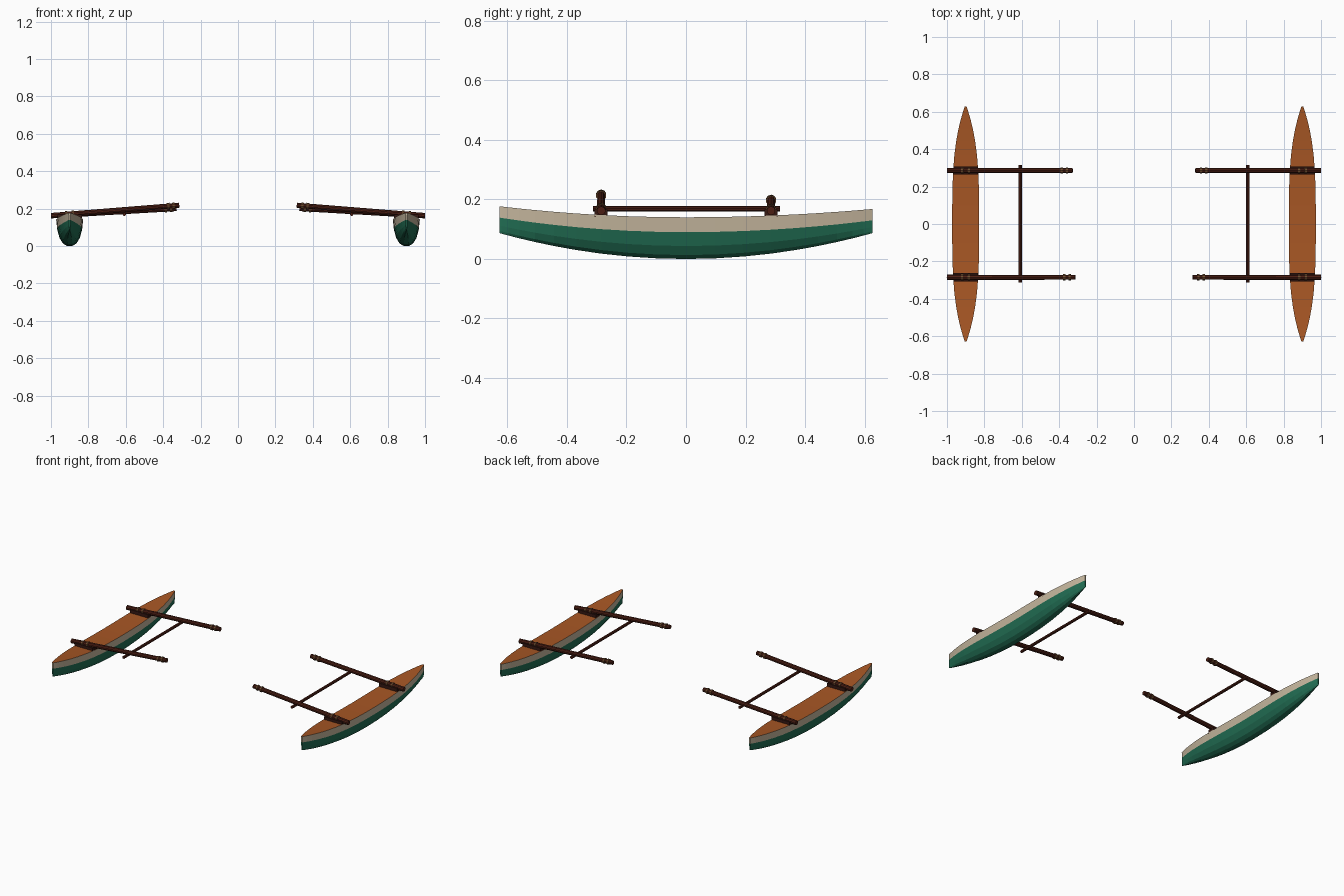
import bpy, bmesh, math
from mathutils import Vector

if "Cube" in bpy.data.objects:
    bpy.data.objects.remove(bpy.data.objects["Cube"])


def mat(name, rgb):
    m = bpy.data.materials.new(name)
    m.diffuse_color = (*rgb, 1)
    m.use_nodes = True
    m.node_tree.nodes["Principled BSDF"].inputs["Base Color"].default_value = m.diffuse_color
    return m


GREEN = mat("hull_green", (0.016, 0.16, 0.09))
CREAM = mat("band_cream", (0.56, 0.47, 0.34))
DECK = mat("deck_orange_brown", (0.39, 0.095, 0.018))
WOOD = mat("beam_dark_wood", (0.075, 0.014, 0.007))
ROPE = mat("lashing_rope", (0.16, 0.075, 0.03))
SADDLE = mat("saddle_dark_wood", (0.035, 0.009, 0.006))

HALF, HULL_X = 0.627, 0.90


def finish(name, bm, mats):
    bmesh.ops.recalc_face_normals(bm, faces=bm.faces)
    me = bpy.data.meshes.new(name)
    bm.to_mesh(me)
    bm.free()
    for m in mats:
        me.materials.append(m)
    ob = bpy.data.objects.new(name, me)
    bpy.context.collection.objects.link(ob)
    return ob


def sheer(y):
    t = y / HALF
    return 0.14 + t * t * (0.037 if y < 0 else 0.028)


def hull(name, cx):
    # lofted U sections: (height fraction, width fraction) from keel to sheer
    rows = [(0, 0.2), (0.09, 0.5), (0.3, 0.76), (0.62, 0.93), (1, 1)]
    n = 20
    bm = bmesh.new()
    sections = []
    for i in range(n + 1):
        y = -HALF * math.cos(math.pi * i / n)
        t = abs(y / HALF)
        w = 0.005 + 0.067 * (1 - t ** 3.3)
        bot, top = 0.087 * t * t, sheer(y)
        band = top - 0.05 + 0.012 * t * t       # paint line
        side = []
        for h, f in rows:
            z = bot + (band - bot) * h / 0.62 if h <= 0.62 else top
            side.append((w * f, z))
        pts = [(-x, z) for x, z in reversed(side)] + side
        sections.append([bm.verts.new((cx + x, y, z)) for x, z in pts])
    m = len(sections[0])
    for a, b in zip(sections, sections[1:]):
        for j in range(m):
            k = (j + 1) % m
            f = bm.faces.new((a[j], a[k], b[k], b[j]))
            f.material_index = 2 if j == m - 1 else 1 if j in (0, m - 2) else 0
    # stem faces, green below and cream above the paint line
    for s in (sections[0], sections[-1]):
        bm.faces.new(s[1:-1])
        bm.faces.new((s[0], s[1], s[-2], s[-1])).material_index = 1
    ob = finish(name, bm, [GREEN, CREAM, DECK])
    return ob


def rod(name, a, b, r, m, sides=10, r2=None):
    a, b = Vector(a), Vector(b)
    d = b - a
    bm = bmesh.new()
    bmesh.ops.create_cone(bm, cap_ends=True, segments=sides, radius1=r,
                          radius2=r2 or r, depth=d.length)
    ob = finish(name, bm, [m])
    ob.rotation_mode = 'QUATERNION'
    ob.rotation_quaternion = d.to_track_quat('Z', 'Y')
    ob.location = (a + b) / 2
    return ob


def box(name, c, s, m):
    bm = bmesh.new()
    bmesh.ops.create_cube(bm, size=1)
    bmesh.ops.scale(bm, vec=s, verts=bm.verts)
    bmesh.ops.translate(bm, vec=c, verts=bm.verts)
    return finish(name, bm, [m])


for sx, side in ((-1, "left"), (1, "right")):
    hull(f"{side}_float_hull", sx * HULL_X)
    # cross beams: y, inner x, inner height
    for pos, y, xi, zi in (("front", -0.285, 0.314, 0.218),
                           ("back", 0.286, 0.328, 0.2)):
        out, inn = Vector((sx, y, 0.162)), Vector((sx * xi, y, zi))
        rod(f"{side}_{pos}_beam", out, inn, 0.0145, WOOD, r2=0.0135)
        # saddle block seating the beam on the deck
        box(f"{side}_{pos}_saddle", (sx * HULL_X, y, 0.154),
            (0.13, 0.044, 0.026), SADDLE)
        # rope lashings around the beam
        direction = (inn - out).normalized()
        for i, x in enumerate((0.918, 0.882, xi + 0.058, xi + 0.03)):
            p = out + (inn - out) * ((1 - x) / (1 - xi))
            rod(f"{side}_{pos}_lashing_{i}", p - direction * 0.006,
                p + direction * 0.006, 0.0175, ROPE)
    # brace running under both beams
    rod(f"{side}_brace", (sx * 0.608, -0.313, 0.169),
        (sx * 0.608, 0.316, 0.169), 0.009, WOOD, 8)
